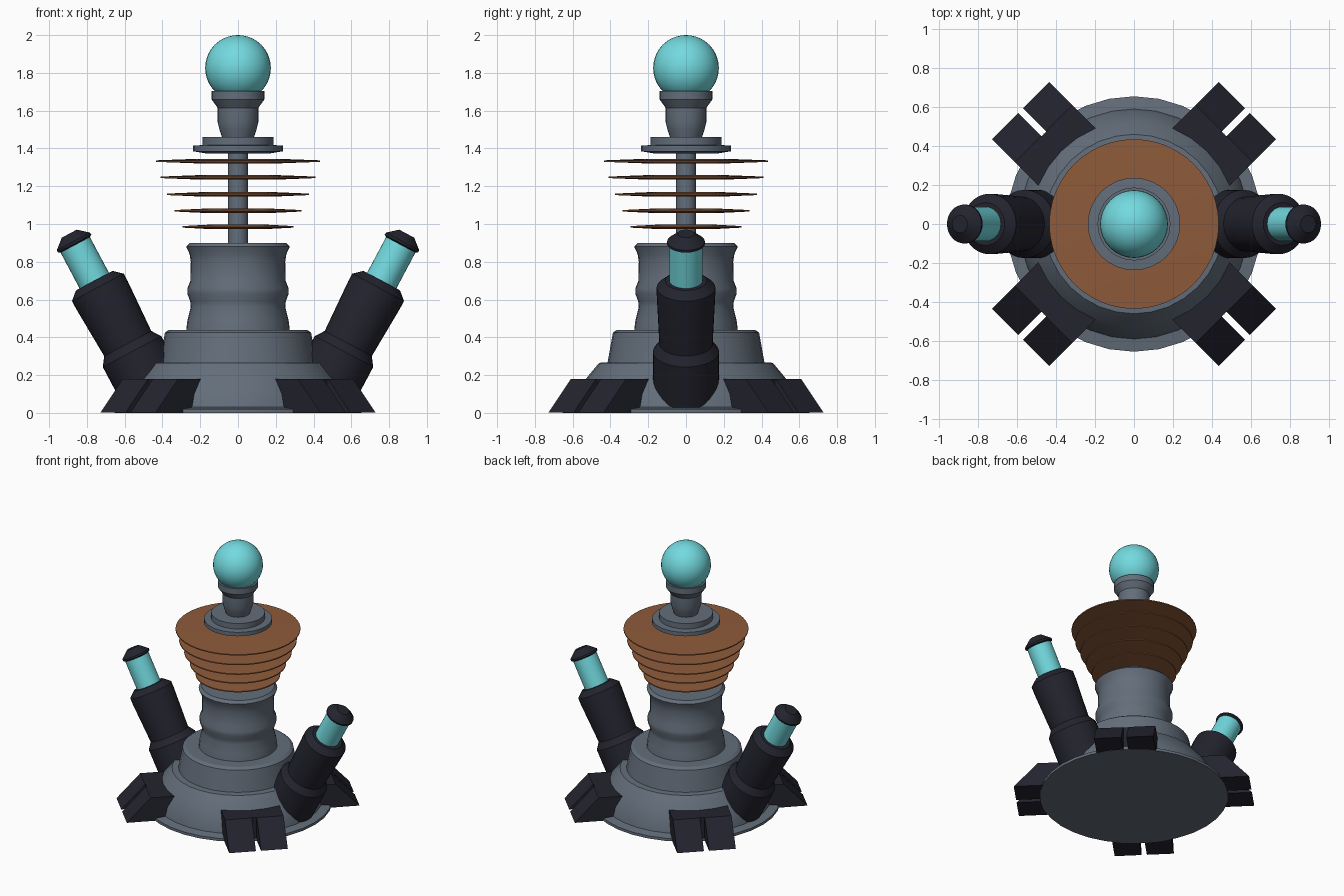
import bpy, bmesh, math
from mathutils import Matrix, Vector

cube = bpy.data.objects.get("Cube")
if cube:
    bpy.data.objects.remove(cube)


def material(name, rgb):
    m = bpy.data.materials.new(name)
    m.use_nodes = True
    m.diffuse_color = (*rgb, 1)
    m.node_tree.nodes["Principled BSDF"].inputs["Base Color"].default_value = (*rgb, 1)
    return m


GREY = material("slate grey", (0.125, 0.155, 0.195))
DARK = material("dark navy", (0.017, 0.017, 0.028))
TEAL = material("turquoise", (0.17, 0.70, 0.74))
BROWN = material("copper brown", (0.27, 0.105, 0.043))


def finish(name, bm, mat, matrix=Matrix(), smooth=True):
    bmesh.ops.recalc_face_normals(bm, faces=bm.faces)
    mesh = bpy.data.meshes.new(name)
    bm.to_mesh(mesh)
    bm.free()
    mesh.materials.append(mat)
    ob = bpy.data.objects.new(name, mesh)
    ob.matrix_world = matrix
    bpy.context.collection.objects.link(ob)
    if smooth:
        bpy.ops.object.select_all(action='DESELECT')
        ob.select_set(True)
        bpy.context.view_layer.objects.active = ob
        bpy.ops.object.shade_smooth_by_angle(angle=math.radians(32))
    return ob


def lathe(name, profile, mat, matrix=Matrix(), sides=32):
    """Turn (radius, height) points about z and cap both ends."""
    bm = bmesh.new()
    rings = [[bm.verts.new((r * math.cos(math.tau * i / sides),
                            r * math.sin(math.tau * i / sides), z))
              for i in range(sides)] for r, z in profile]
    for a, b in zip(rings, rings[1:]):
        for i in range(sides):
            j = (i + 1) % sides
            bm.faces.new((a[i], a[j], b[j], b[i]))
    bm.faces.new(rings[0][::-1])
    bm.faces.new(rings[-1])
    return finish(name, bm, mat, matrix)


# Stepped base
lathe("base", [(0.655, 0), (0.655, 0.02), (0.59, 0.03), (0.575, 0.1), (0.524, 0.188),
               (0.46, 0.265), (0.415, 0.268), (0.387, 0.425), (0.365, 0.44)], GREY)

# Waisted column
lathe("column", [(0.275, 0.43), (0.268, 0.49), (0.25, 0.56), (0.253, 0.59), (0.268, 0.63),
                 (0.268, 0.66), (0.252, 0.70), (0.25, 0.80), (0.256, 0.84), (0.274, 0.88),
                 (0.255, 0.90)], GREY)
lathe("mast", [(0.053, 0.89), (0.053, 1.39)], GREY)

# Coil plates, growing toward the top
for k, (radius, z) in enumerate([(0.295, 0.985), (0.335, 1.07), (0.375, 1.157),
                                 (0.41, 1.247), (0.435, 1.333)]):
    lathe(f"coil_plate_{k + 1}", [(radius * 0.5, z - 0.012), (radius, z - 0.004),
                                  (radius, z + 0.004), (radius * 0.5, z + 0.012)], BROWN, sides=48)

# Collar, neck and globe
lathe("collar", [(0.16, 1.372), (0.237, 1.385), (0.237, 1.415), (0.187, 1.418),
                 (0.187, 1.46)], GREY)
lathe("neck", [(0.083, 1.455), (0.098, 1.5), (0.108, 1.54), (0.108, 1.615), (0.14, 1.66),
               (0.14, 1.705)], GREY)
bm = bmesh.new()
bmesh.ops.create_uvsphere(bm, u_segments=32, v_segments=20, radius=0.174)
finish("globe", bm, TEAL, Matrix.Translation((0, 0, 1.826)))

# Tilted side arms
for side, s in (("left", 1), ("right", -1)):
    place = Matrix.Translation((s * 0.58, 0, 0.36)) @ Matrix.Rotation(s * math.radians(28), 4, 'Y')
    lathe(f"{side}_arm_socket", [(0.13, -0.33), (0.175, -0.3), (0.175, -0.04), (0.14, 0.01)],
          DARK, place)
    lathe(f"{side}_arm_sleeve", [(0.14, -0.02), (0.155, 0.3), (0.155, 0.345), (0.11, 0.385)],
          DARK, place)
    lathe(f"{side}_arm_tube", [(0.088, 0.36), (0.088, 0.62)], TEAL, place)
    lathe(f"{side}_arm_cap", [(0.088, 0.6), (0.1, 0.607), (0.1, 0.62), (0.045, 0.667)],
          DARK, place)


def prism(bm, outline, v0, v1):
    """Extrude an outline in the (outward, up) plane sideways from v0 to v1."""
    f = bm.faces.new([bm.verts.new((u, v0, z)) for u, z in outline])
    ext = bmesh.ops.extrude_face_region(bm, geom=[f])["geom"]
    verts = [e for e in ext if isinstance(e, bmesh.types.BMVert)]
    bmesh.ops.translate(bm, verts=verts, vec=Vector((0, v1 - v0, 0)))


# Four diagonal feet, each with two sloped toes
for k, name in enumerate(("back_left", "back_right", "front_right", "front_left")):
    bm = bmesh.new()
    prism(bm, [(0.47, 0.002), (0.65, 0.002), (0.65, 0.18), (0.47, 0.18)], -0.207, 0.207)
    for s in (1, -1):
        prism(bm, [(0.65, 0.002), (0.823, 0.002), (0.655, 0.18), (0.65, 0.18)], s * 0.018, s * 0.207)
    finish(f"{name}_foot", bm, DARK,
           Matrix.Rotation(math.radians(45 + 90 * k), 4, 'Z'), smooth=False)
